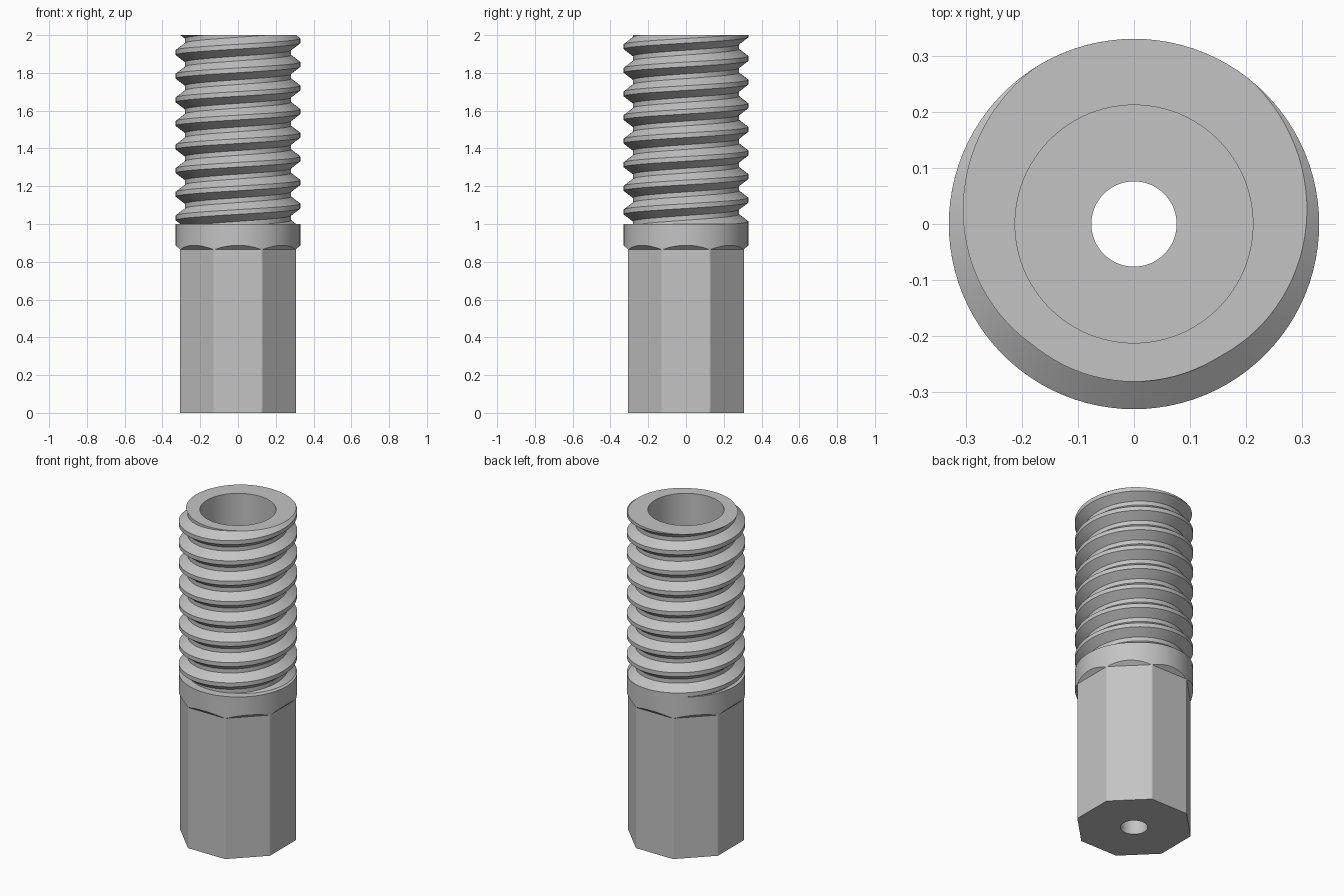
import bpy, bmesh, math

if "Cube" in bpy.data.objects:
    bpy.data.objects.remove(bpy.data.objects["Cube"])

R = 0.33            # outer radius of collar and thread crests
HOLE = 0.076        # through hole
BORE = 0.212        # wide bore in the threaded half
APOTHEM = 0.306     # octagon centre to flat
PITCH = 0.125
ROOT = 0.281

steel = bpy.data.materials.new("light steel grey")
steel.diffuse_color = (0.55, 0.55, 0.55, 1)
steel.use_nodes = True
steel.node_tree.nodes["Principled BSDF"].inputs["Base Color"].default_value = steel.diffuse_color


def sweep_columns(name, columns, closed, angle):
    """Join (theta, [(r, z), ...]) columns into a shell turned about z."""
    bm = bmesh.new()
    grid = [[bm.verts.new((r * math.cos(t), r * math.sin(t), z)) for r, z in pts]
            for t, pts in columns]
    n = len(grid[0])
    for a, b in zip(grid, grid[1:]):
        for i in range(n if closed else n - 1):
            k = (i + 1) % n
            bm.faces.new((a[i], b[i], b[k], a[k]))
    bmesh.ops.remove_doubles(bm, verts=bm.verts, dist=1e-5)
    mesh = bpy.data.meshes.new(name)
    bm.to_mesh(mesh)
    bm.free()
    mesh.materials.append(steel)
    obj = bpy.data.objects.new(name, mesh)
    bpy.context.collection.objects.link(obj)
    bpy.context.view_layer.objects.active = obj
    obj.select_set(True)
    bpy.ops.object.shade_smooth_by_angle(angle=math.radians(angle))
    obj.select_set(False)
    return obj


# Octagonal shank with round collar; slanted cuts run out into the collar
SHOULDER, RUNOUT = 0.865, 0.022
half = math.acos(APOTHEM / R)
columns = []
for side in range(8):
    for i in range(13):
        d = -half + 2 * half * i / 12
        flat_r = APOTHEM / math.cos(d)
        lift = RUNOUT * (R * math.cos(d) - APOTHEM) / (R - APOTHEM)
        columns.append((side * math.pi / 4 + d,
                        [(HOLE, 0), (flat_r, 0), (flat_r, SHOULDER),
                         (R, SHOULDER + lift), (R, 1), (HOLE, 1)]))
columns.append(columns[0])
sweep_columns("octagonal_shank", columns, True, 15)

# Threaded sleeve: trapezoid profile along a right-hand helix, cut flat at both ends
PROFILE = [(-0.1, R), (0.1, R), (0.4, ROOT), (0.6, ROOT)]


def thread_radius(u):
    u = abs((u + 0.5) % 1 - 0.5)
    return R + (ROOT - R) * min(1, max(0, (u - 0.1) / 0.3))


STEPS = 96
columns = []
for j in range(STEPS + 1):
    turn = j / STEPS
    phase = turn - 0.24
    pts = []
    for k in range(-2, 11):
        for f, _ in PROFILE:
            z = min(2, max(1, 1 + PITCH * (k + f + phase)))
            pts.append((thread_radius((z - 1) / PITCH - phase), z))
    pts += [(BORE, 2), (BORE, 1)]
    columns.append((turn * math.tau, pts))
sweep_columns("threaded_sleeve", columns, False, 25)
